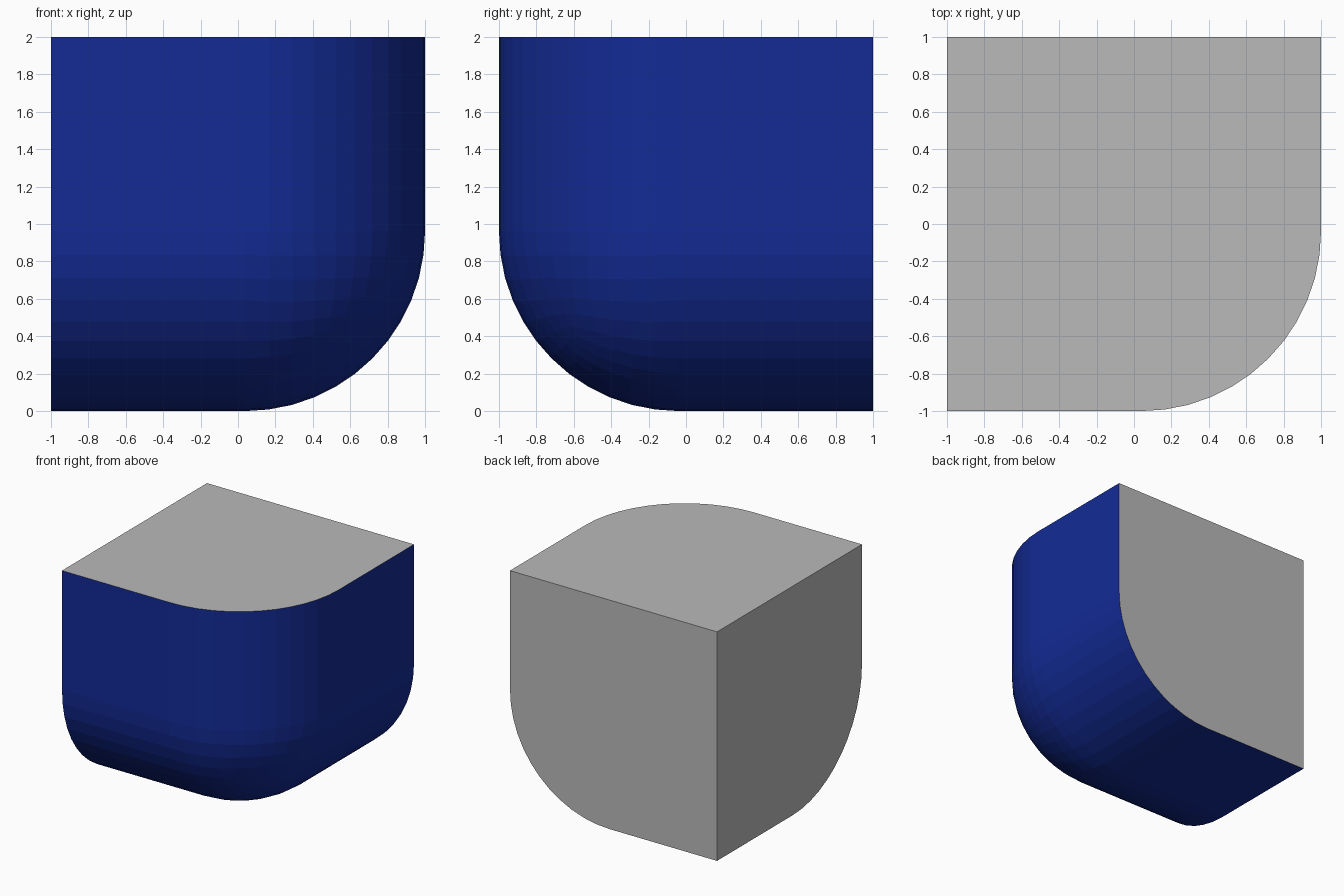
import bpy, bmesh
from mathutils import Vector

if "Cube" in bpy.data.objects:
    bpy.data.objects.remove(bpy.data.objects["Cube"])

RADIUS = 0.96
SEGMENTS = 12

# Solid cube standing on the ground
bm = bmesh.new()
bmesh.ops.create_cube(bm, size=2.0)
bmesh.ops.translate(bm, verts=bm.verts, vec=(0, 0, 1))

# Round the three edges meeting at the front right bottom corner
corner = min(bm.verts, key=lambda v: (v.co - Vector((1, -1, 0))).length)
bmesh.ops.bevel(bm, geom=list(corner.link_edges), offset=RADIUS,
                offset_type='OFFSET', segments=SEGMENTS, profile=0.5,
                affect='EDGES', clamp_overlap=False)

# Keep the corner patch exactly spherical
centre = Vector((1 - RADIUS, RADIUS - 1, RADIUS))
for v in bm.verts:
    d = v.co - centre
    if d.x > 1e-4 and d.y < -1e-4 and d.z < -1e-4:
        v.co = centre + d.normalized() * RADIUS

# Blue outer skin, grey cut faces (top, back, left)
bm.normal_update()
for f in bm.faces:
    n = f.normal
    f.material_index = 0 if max(n.z, n.y, -n.x) > 0.99 else 1
    f.smooth = False

mesh = bpy.data.meshes.new("rounded_corner_block")
bm.to_mesh(mesh)
bm.free()
block = bpy.data.objects.new("rounded_corner_block", mesh)
bpy.context.collection.objects.link(block)

for name, colour in (("grey_cut", (0.49, 0.49, 0.49, 1)), ("blue_skin", (0.0065, 0.024, 0.30, 1))):
    mat = bpy.data.materials.new(name)
    mat.diffuse_color = colour
    mat.use_nodes = True
    mat.node_tree.nodes["Principled BSDF"].inputs["Base Color"].default_value = mat.diffuse_color
    mesh.materials.append(mat)
